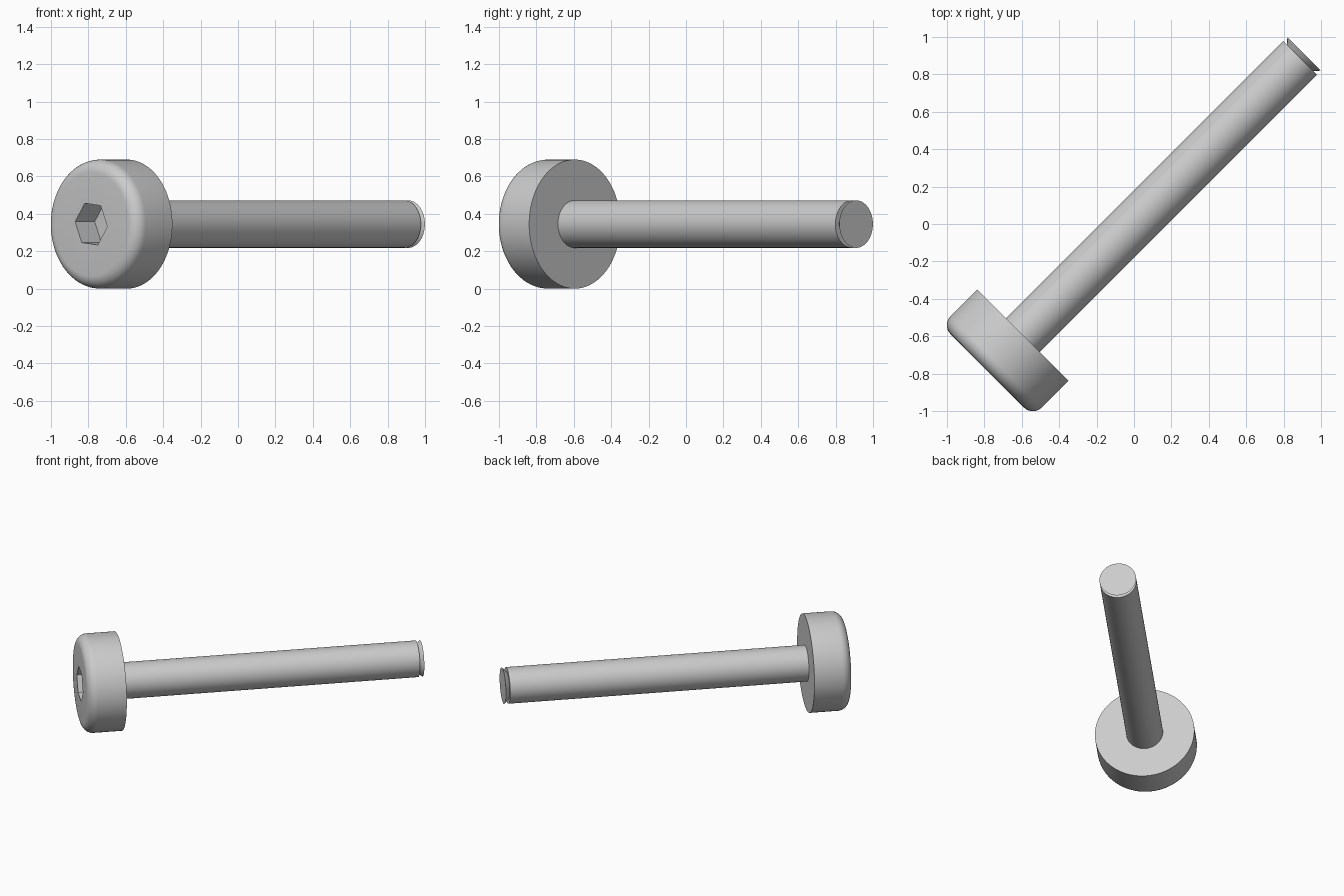
import bpy
import bmesh
from math import sin, cos, pi, radians
from mathutils import Matrix, Vector

cube = bpy.data.objects.get("Cube")
if cube:
    bpy.data.objects.remove(cube, do_unlink=True)

HEAD_R, SHAFT_R, ROUND = 0.345, 0.127, 0.068
FRONT, BACK, TIP, END = -1.11, -0.841, 1.256, 1.286

# Local z runs along the bolt, from the head to the tip
axis = Vector((1, 1, 0)).normalized()
side = Vector((1, -1, 0)).normalized()
frame = Matrix((side, axis.cross(side), axis)).transposed().to_4x4()
frame.translation = (0, 0, HEAD_R)

steel = bpy.data.materials.new("grey steel")
steel.use_nodes = True
grey = (0.6, 0.6, 0.6, 1)
steel.diffuse_color = grey
steel.node_tree.nodes["Principled BSDF"].inputs["Base Color"].default_value = grey


def lathe(name, profile, sides=96, phase=0.0):
    """Turn (radius, position) points around the bolt axis and cap both ends."""
    bm = bmesh.new()
    rings = [[bm.verts.new((r * cos(phase + 2 * pi * i / sides),
                            r * sin(phase + 2 * pi * i / sides), t))
              for i in range(sides)] for r, t in profile]
    for a, b in zip(rings, rings[1:]):
        for i in range(sides):
            j = (i + 1) % sides
            bm.faces.new((a[i], a[j], b[j], b[i]))
    bm.faces.new(rings[0][::-1])
    bm.faces.new(rings[-1])
    bmesh.ops.recalc_face_normals(bm, faces=bm.faces)
    mesh = bpy.data.meshes.new(name)
    bm.to_mesh(mesh)
    bm.free()
    mesh.materials.append(steel)
    obj = bpy.data.objects.new(name, mesh)
    obj.matrix_world = frame
    bpy.context.collection.objects.link(obj)
    return obj


def smooth(obj):
    bpy.ops.object.select_all(action='DESELECT')
    obj.select_set(True)
    bpy.context.view_layer.objects.active = obj
    bpy.ops.object.shade_smooth_by_angle(angle=radians(30))


# Head with a rounded front rim
steps = 8
rim = [(HEAD_R - ROUND + ROUND * sin(a), FRONT + ROUND - ROUND * cos(a))
       for a in (pi / 2 * k / steps for k in range(steps + 1))]
head = lathe("head", rim + [(HEAD_R, BACK)])

# Hexagonal socket cut into the head
cutter = lathe("socket_cutter", [(0.122, FRONT - 0.1), (0.122, FRONT + 0.148)],
               sides=6, phase=radians(6))
cutter.hide_render = True
cut = head.modifiers.new("socket", 'BOOLEAN')
cut.operation = 'DIFFERENCE'
cut.solver = 'EXACT'
cut.object = cutter
bpy.context.view_layer.objects.active = head
bpy.ops.object.modifier_apply(modifier=cut.name)
bpy.data.objects.remove(cutter, do_unlink=True)

# Shaft, and the end disc that flares out beyond a narrow groove
shaft = lathe("shaft", [(SHAFT_R, BACK - 0.005), (SHAFT_R, TIP)])
end_disc = lathe("end_disc", [(SHAFT_R - 0.03, TIP - 0.001), (SHAFT_R, END)])

for part in (head, shaft, end_disc):
    smooth(part)
